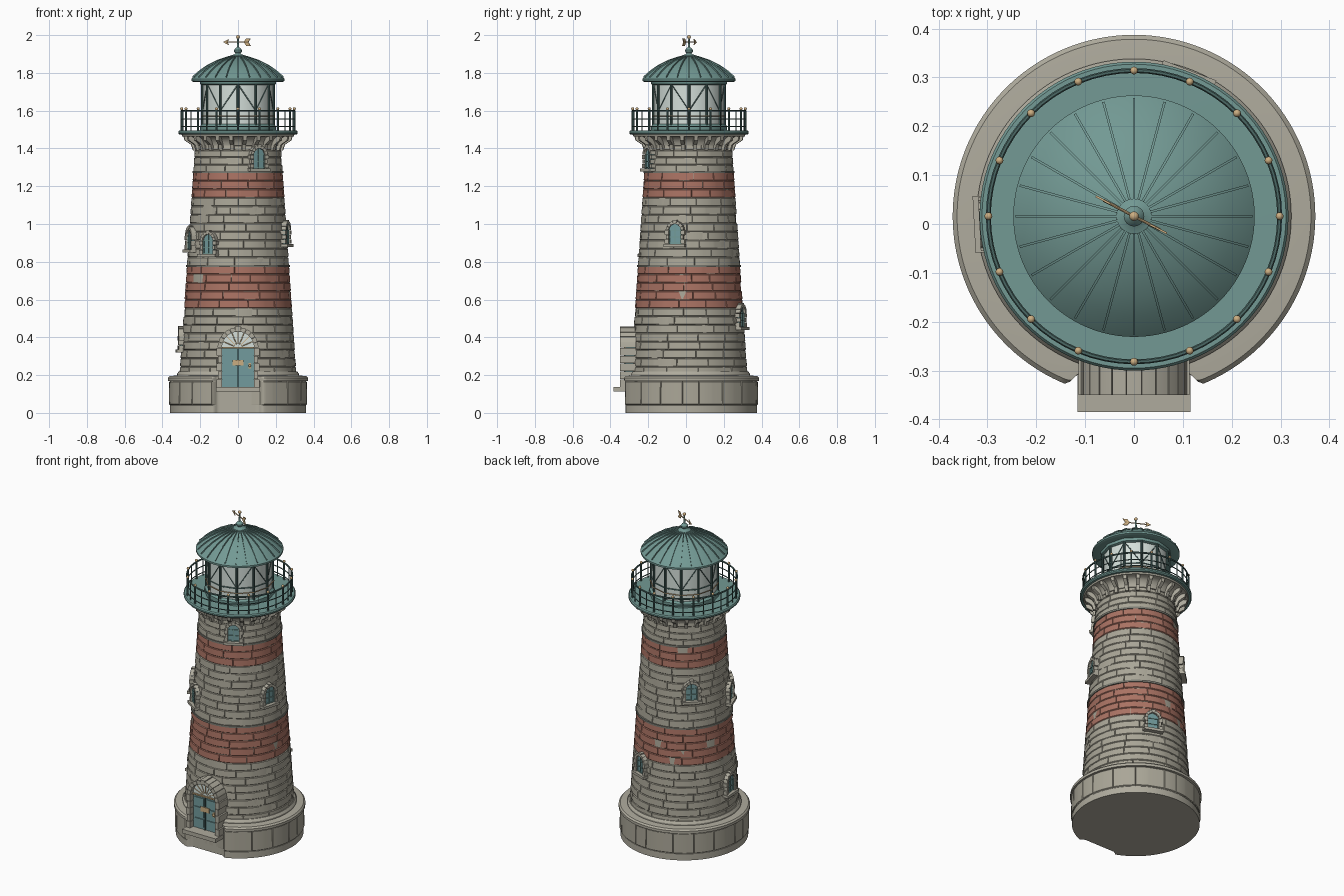
import bpy, bmesh, random
from math import sin, cos, pi, radians, atan2
from mathutils import Matrix, Vector

random.seed(4)
if "Cube" in bpy.data.objects:
    bpy.data.objects.remove(bpy.data.objects["Cube"])
AXIS_Y = 0.016


def material(name, r, g, b):
    m = bpy.data.materials.new(name)
    m.use_nodes = True
    m.diffuse_color = (r, g, b, 1)
    m.node_tree.nodes["Principled BSDF"].inputs["Base Color"].default_value = (r, g, b, 1)
    return m


STONE = material("stone", 0.40, 0.38, 0.31)
TRIM = material("dressed stone", 0.43, 0.41, 0.34)
DARK = material("dark stone", 0.20, 0.20, 0.17)
RED = material("faded red", 0.40, 0.17, 0.125)
TEAL = material("teal copper", 0.17, 0.32, 0.295)
IRON = material("dark teal iron", 0.07, 0.14, 0.13)
BRASS = material("brass", 0.60, 0.42, 0.22)
GLASS = material("pale glass", 0.66, 0.74, 0.70)
PAINT = material("blue green paint", 0.17, 0.33, 0.34)


def finish(name, bm, mat, angle=32):
    bmesh.ops.recalc_face_normals(bm, faces=bm.faces)
    me = bpy.data.meshes.new(name)
    bm.to_mesh(me)
    bm.free()
    me.materials.append(mat)
    me.shade_smooth()
    me.set_sharp_from_angle(angle=radians(angle))
    ob = bpy.data.objects.new(name, me)
    ob.location.y = AXIS_Y
    bpy.context.collection.objects.link(ob)
    return ob


def spin(bm, profile, seg=96, closed=False):
    """Turn a (radius, height) profile round the z axis."""
    rings = [[bm.verts.new((r * sin(2 * pi * i / seg), -r * cos(2 * pi * i / seg), z))
              for i in range(seg)] for r, z in profile]
    for a, b in zip(rings, rings[1:] + (rings[:1] if closed else [])):
        for i in range(seg):
            j = (i + 1) % seg
            bm.faces.new((a[i], a[j], b[j], b[i]))
    if not closed:
        for ring in (rings[0], rings[-1]):
            bm.faces.new(ring)


def lathe(name, profile, mat, seg=96, closed=False):
    bm = bmesh.new()
    spin(bm, profile, seg, closed)
    return finish(name, bm, mat)


def prism(bm, pts, y0, y1, m=Matrix()):
    """Extrude an (x, z) outline from y0 to y1."""
    a, b = [[bm.verts.new(m @ Vector((x, y, z))) for x, z in pts] for y in (y0, y1)]
    bm.faces.new(a)
    bm.faces.new(b)
    for i in range(len(pts)):
        j = (i + 1) % len(pts)
        bm.faces.new((a[i], a[j], b[j], b[i]))


def slab(bm, x0, x1, z0, z1, y0, y1, m=Matrix()):
    prism(bm, [(x0, z0), (x1, z0), (x1, z1), (x0, z1)], y0, y1, m)


def rod(bm, p, q, r, seg=8):
    p, q = Vector(p), Vector(q)
    m = Matrix.Translation((p + q) / 2) @ (q - p).to_track_quat("Z", "Y").to_matrix().to_4x4()
    bmesh.ops.create_cone(bm, cap_ends=True, segments=seg, radius1=r, radius2=r,
                          depth=(q - p).length, matrix=m)


def ball(bm, p, r):
    bmesh.ops.create_uvsphere(bm, u_segments=12, v_segments=8, radius=r,
                              matrix=Matrix.Translation(p))


def turn(deg):
    return Matrix.Rotation(radians(deg), 4, "Z")


def polar(r, a, z):
    return Vector((r * sin(a), -r * cos(a), z))


# Masonry courses with bevelled beds and narrow upright joints
def course(bm, z0, z1, r0, r1, n, g=0.004):
    shift = random.random()
    angles = []
    for k in range(n):
        a = (k + shift + random.uniform(-0.25, 0.25)) * 2 * pi / n
        angles += [(a - 0.008, 0), (a, 0.006), (a + 0.008, 0)]
        angles += [(a + (j / 7) * 1.0 * pi / n * 1.2, 0) for j in range(1, 8)]
    angles.sort()
    rings = [[bm.verts.new(polar(r - d, a, z)) for a, d in angles]
             for r, z in ((r0 - g, z0), (r0, z0 + g), (r1, z1 - g), (r1 - g, z1))]
    for a, b in zip(rings, rings[1:]):
        for i in range(len(a)):
            j = (i + 1) % len(a)
            bm.faces.new((a[i], a[j], b[j], b[i]))


def tower_r(z):
    return 0.31 - 0.068 * (z - 0.2)


def masonry(name, zones, mat):
    bm = bmesh.new()
    for z0, z1, rows in zones:
        h = (z1 - z0) / rows
        for k in range(rows):
            a = z0 + k * h
            course(bm, a, a + h, tower_r(a), tower_r(a + h), 11)
    finish(name, bm, mat)


masonry("tower_stone_courses", [(0.2, 0.555, 8), (0.78, 1.14, 8), (1.275, 1.43, 4)], STONE)
masonry("tower_red_courses", [(0.555, 0.78, 5), (1.14, 1.275, 3)], RED)
lathe("tower_core", [(tower_r(z) - 0.005, z) for z in (0.19, 1.45)], STONE)
for z in (0.778, 1.275):
    r = tower_r(z)
    lathe("string_course", [(r - 0.01, z - 0.006), (r + 0.005, z - 0.006),
                            (r + 0.005, z + 0.006), (r - 0.01, z + 0.006)], DARK, closed=True)
lathe("tower_foot_ring", [(0.29, 0.19), (0.322, 0.19), (0.322, 0.207), (0.313, 0.22), (0.29, 0.22)],
      TRIM, closed=True)


# Round base, cut back in front of the door
def cut_front(ob):
    for v in ob.data.vertices:
        x, y = abs(v.co.x), v.co.y
        if x < 0.15 and y < 0:
            v.co.y = max(y, -0.318 - max(0, x - 0.11) * 1.0)


cut_front(lathe("base_plinth", [(0.361, 0), (0.361, 0.04), (0.356, 0.045), (0.356, 0.17)], TRIM, 192))
bm = bmesh.new()
course(bm, 0.043, 0.168, 0.366, 0.364, 18)
cut_front(finish("base_wall", bm, STONE))
cut_front(lathe("base_cap", [(0.35, 0.166), (0.371, 0.17), (0.371, 0.186), (0.362, 0.195), (0.30, 0.2)],
                TRIM, 192))


# Arched openings
def arch(half, z0, spring, n=14):
    return [(-half, z0), (half, z0)] + [(half * cos(pi * i / n), spring + half * sin(pi * i / n))
                                        for i in range(n + 1)]


def surround(bm, half, outer, z0, spring, y0, y1, stones, jambs, m=Matrix()):
    for k in range(stones):
        a, b = [pi * (k + e) / stones for e in (0.03, 0.97)]
        mid = (a + b) / 2
        ro = outer + (0.005 if k == stones // 2 else 0)
        prism(bm, [(r * cos(t), spring + r * sin(t)) for r, t in
                   ((half, a), (ro, a), (ro, mid), (ro, b), (half, b), (half, mid))], y0, y1, m)
    h = (spring - z0) / jambs
    for k in range(jambs):
        w = outer + (0.006 if k % 2 == 0 else -0.002)
        for s in (-1, 1):
            slab(bm, s * half, s * w, z0 + k * h + 0.001, z0 + (k + 1) * h - 0.001, y0, y1, m)


# Windows, each turned round the tower: angle from the front, bottom height
frames, panes, bars = bmesh.new(), bmesh.new(), bmesh.new()
for deg, z0 in ((27, 1.295), (-35, 0.84), (74, 0.895), (-70, 0.865), (-87, 0.335), (159, 0.455), (-136, 0.95)):
    m, r, sp = turn(deg), tower_r(z0 + 0.06), z0 + 0.072
    surround(frames, 0.033, 0.049, z0, sp, -r - 0.02, -r + 0.03, 7, 3, m)
    slab(frames, -0.058, 0.058, z0 - 0.016, z0, -r - 0.031, -r + 0.03, m)
    prism(panes, arch(0.034, z0, sp), -r - 0.007, -r + 0.03, m)
    slab(bars, -0.0025, 0.0025, z0, sp + 0.033, -r - 0.012, -r, m)
    for z in (z0 + 0.004, z0 + 0.036, sp):
        slab(bars, -0.033, 0.033, z - 0.002, z + 0.002, -r - 0.012, -r, m)
    for s in (-1, 1):
        slab(bars, s * 0.029, s * 0.033, z0, sp, -r - 0.012, -r, m)
finish("window_surrounds", frames, TRIM)
finish("window_panes", panes, PAINT)
finish("window_bars", bars, TEAL)

# Door with stone surround, step, fanlight and brass fittings
D0, SP = 0.137, 0.345
bm = bmesh.new()
surround(bm, 0.085, 0.108, D0, SP, -0.366, -0.28, 11, 5)
slab(bm, -0.116, 0.116, 0.112, D0, -0.401, -0.29)
finish("door_surround", bm, TRIM)
bm = bmesh.new()
slab(bm, -0.086, 0.086, D0, SP, -0.335, -0.28)
for s in (-1, 1):
    for za, zb in ((0.15, 0.20), (0.21, 0.27), (0.28, 0.33)):
        slab(bm, s * 0.012, s * 0.074, za, zb, -0.341, -0.33)
finish("door_leaves", bm, PAINT)
bm = bmesh.new()
prism(bm, arch(0.086, SP, SP + 0.001, 24), -0.335, -0.28)
finish("fanlight_glass", bm, GLASS)
bm = bmesh.new()
slab(bm, -0.086, 0.086, SP - 0.004, SP + 0.004, -0.344, -0.33)
slab(bm, -0.03, 0.03, 0.25, 0.28, -0.344, -0.335)
slab(bm, 0.055, 0.068, 0.235, 0.265, -0.344, -0.335)
ball(bm, (0.062, -0.348, 0.25), 0.007)
for k in range(1, 8):
    a = pi * k / 8
    rod(bm, (0.02 * cos(a), -0.337, SP + 0.02 * sin(a)),
        (0.085 * cos(a), -0.337, SP + 0.085 * sin(a)), 0.0022, 6)
finish("door_brass", bm, BRASS)
bm = bmesh.new()
slab(bm, -0.002, 0.002, D0, SP, -0.343, -0.33)
finish("door_centre_line", bm, IRON)

# Gallery: flared moulding, brackets, deck
lathe("gallery_moulding", [(0.2, 1.41), (0.232, 1.415), (0.236, 1.43), (0.25, 1.452), (0.268, 1.462),
                           (0.295, 1.464), (0.3, 1.478), (0.2, 1.478)], TRIM)
bm = bmesh.new()
for k in range(24):
    prism(bm, [(0.2, 1.39), (0.24, 1.39), (0.25, 1.42), (0.285, 1.443), (0.29, 1.466), (0.2, 1.466)],
          -0.01, 0.01, turn(15 * k + 7.5))
finish("gallery_brackets", bm, TRIM)
lathe("gallery_deck", [(0.29, 1.472), (0.31, 1.474), (0.316, 1.48), (0.316, 1.488), (0.311, 1.495),
                       (0.15, 1.497)], TEAL)

# Railing
posts, knobs = bmesh.new(), bmesh.new()
for k in range(32):
    a = pi * k / 16
    rod(posts, polar(0.298, a, 1.49), polar(0.298, a, 1.6), 0.0028 if k % 2 else 0.0055)
    if k % 2 == 0:
        ball(knobs, polar(0.298, a, 1.61), 0.008)
for z, t in ((1.515, 0.003), (1.555, 0.003), (1.6, 0.005)):
    spin(posts, [(0.298 + t * cos(pi * i / 3), z + t * sin(pi * i / 3)) for i in range(6)], 64, True)
finish("gallery_railing", posts, IRON)
finish("railing_knobs", knobs, BRASS)

# Lantern room
lathe("lantern_sill", [(0.19, 1.49), (0.2, 1.49), (0.2, 1.52), (0.188, 1.53)], TEAL, 12)
lathe("lantern_glass", [(0.186, 1.52), (0.186, 1.75)], GLASS, 12)
lathe("lantern_head", [(0.188, 1.735), (0.2, 1.74), (0.205, 1.765), (0.18, 1.765)], TEAL, 12)
bars, rails = bmesh.new(), bmesh.new()
for k in range(12):
    a, b = pi * k / 6, pi * (k + 1) / 6
    rod(bars, polar(0.189, a, 1.5), polar(0.189, a, 1.755), 0.007)
    lo, hi = (a, b) if k % 2 else (b, a)
    rod(bars, polar(0.187, lo, 1.6), polar(0.187, hi, 1.74), 0.0028, 6)
    rod(bars, polar(0.187, a, 1.6), polar(0.187, b, 1.6), 0.004, 6)
    rod(rails, polar(0.194, a, 1.572), polar(0.194, b, 1.572), 0.003, 6)
finish("lantern_bars", bars, IRON)
finish("lantern_handrail", rails, BRASS)

# Domed roof with ribs
DOME = [(0.24, 1.775), (0.205, 1.806), (0.165, 1.834), (0.11, 1.862), (0.05, 1.882), (0.034, 1.886)]
lathe("roof", [(0.18, 1.757), (0.236, 1.752), (0.247, 1.757), (0.247, 1.768)] + DOME, TEAL)
bm = bmesh.new()
for k in range(24):
    prism(bm, [(r + 0.002, z + 0.006) for r, z in DOME] + [(r - 0.004, z - 0.006) for r, z in DOME[::-1]],
          -0.0025, 0.0025, turn(15 * k))
finish("roof_ribs", bm, TEAL)

# Finial and wind vane
lathe("finial", [(0.036, 1.88), (0.036, 1.893), (0.02, 1.898), (0.013, 1.904), (0.02, 1.912), (0.021, 1.92),
                 (0.014, 1.93), (0.006, 1.936), (0.004, 1.98)], TEAL, 24)
bm = bmesh.new()
m = turn(152.4)
ball(bm, (0, 0, 1.99), 0.01)
rod(bm, m @ Vector((-0.06, 0, 1.963)), m @ Vector((0.07, 0, 1.963)), 0.003)
prism(bm, [(0.088, 1.963), (0.055, 1.979), (0.062, 1.963), (0.055, 1.947)], -0.002, 0.002, m)
prism(bm, [(-0.035, 1.963), (-0.05, 1.983), (-0.076, 1.983), (-0.062, 1.963), (-0.076, 1.943), (-0.05, 1.943)],
      -0.002, 0.002, m)
finish("wind_vane", bm, BRASS)
